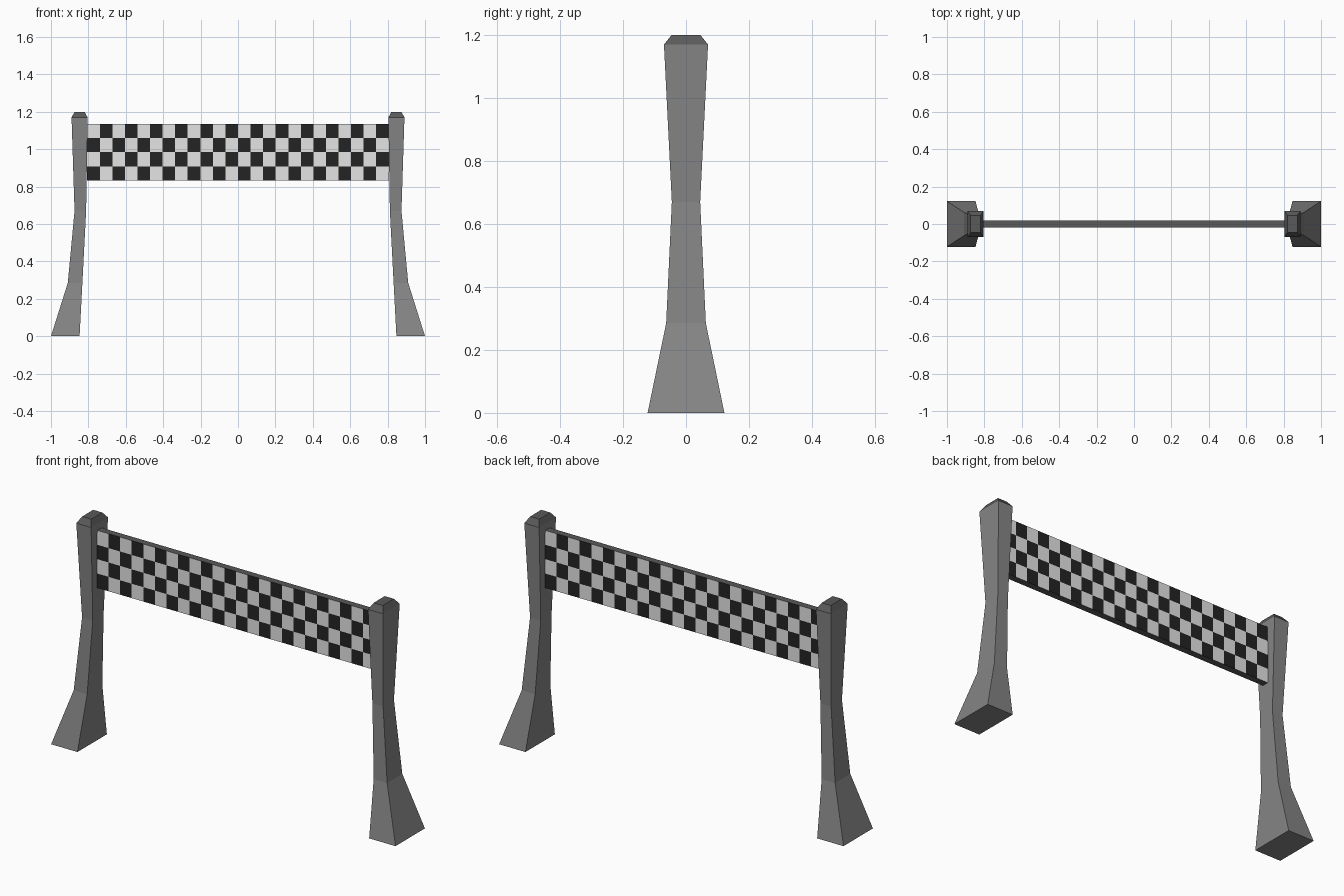
import bpy, bmesh

if "Cube" in bpy.data.objects:
    bpy.data.objects.remove(bpy.data.objects["Cube"])


def material(name, value):
    m = bpy.data.materials.new(name)
    m.diffuse_color = (value, value, value, 1)
    m.use_nodes = True
    m.node_tree.nodes["Principled BSDF"].inputs["Base Color"].default_value = m.diffuse_color
    return m


post_grey = material("post grey", 0.235)
dark_grey = material("dark grey", 0.10)
white = material("banner white", 0.78)
black = material("banner black", 0.017)


def finish(bm, name, mats):
    bmesh.ops.recalc_face_normals(bm, faces=bm.faces[:])
    mesh = bpy.data.meshes.new(name)
    bm.to_mesh(mesh)
    bm.free()
    for m in mats:
        mesh.materials.append(m)
    obj = bpy.data.objects.new(name, mesh)
    bpy.context.collection.objects.link(obj)
    return obj


# Post sections: height, outer x, inner x, half depth
SECTIONS = [
    (0.00, 1.00, 0.847, 0.122),
    (0.285, 0.91, 0.832, 0.063),
    (0.67, 0.874, 0.812, 0.045),
    (1.17, 0.89, 0.804, 0.07),
    (1.20, 0.873, 0.82, 0.046),
]


def post(name, side):
    bm = bmesh.new()
    rings = [[bm.verts.new((side * x, y, z))
              for x, y in ((xo, -d), (xi, -d), (xi, d), (xo, d))]
             for z, xo, xi, d in SECTIONS]
    for a, b in zip(rings, rings[1:]):
        for k in range(4):
            n = (k + 1) % 4
            bm.faces.new((a[k], a[n], b[n], b[k]))
    bm.faces.new(rings[0])
    bm.faces.new(rings[-1])
    # The bevelled cap is darker
    for f in bm.faces:
        f.material_index = int(f.calc_center_median().z > 1.175)
    finish(bm, name, [post_grey, dark_grey])


post("left_post", -1)
post("right_post", 1)

# Checkered banner: a thin slab with a grid of cells on both sides
COLS, ROWS = 24, 4
HALF, Z0, Z1, T = 0.806, 0.833, 1.135, 0.018
bm = bmesh.new()
grid = [[[bm.verts.new((-HALF + 2 * HALF * i / COLS, y,
                        Z0 + (Z1 - Z0) * j / ROWS))
          for y in (-T, T)] for j in range(ROWS + 1)] for i in range(COLS + 1)]
for i in range(COLS):
    for j in range(ROWS):
        for s in (0, 1):
            f = bm.faces.new((grid[i][j][s], grid[i + 1][j][s],
                              grid[i + 1][j + 1][s], grid[i][j + 1][s]))
            f.material_index = 1 + (i + j + s) % 2
# the lowest left cell on the front is black
for f in bm.faces:
    f.material_index = 3 - f.material_index
# Dark rims around the slab
for i in range(COLS):
    for j in (0, ROWS):
        bm.faces.new((grid[i][j][0], grid[i + 1][j][0],
                      grid[i + 1][j][1], grid[i][j][1]))
for j in range(ROWS):
    for i in (0, COLS):
        bm.faces.new((grid[i][j][0], grid[i][j + 1][0],
                      grid[i][j + 1][1], grid[i][j][1]))
finish(bm, "checkered_banner", [dark_grey, white, black])
